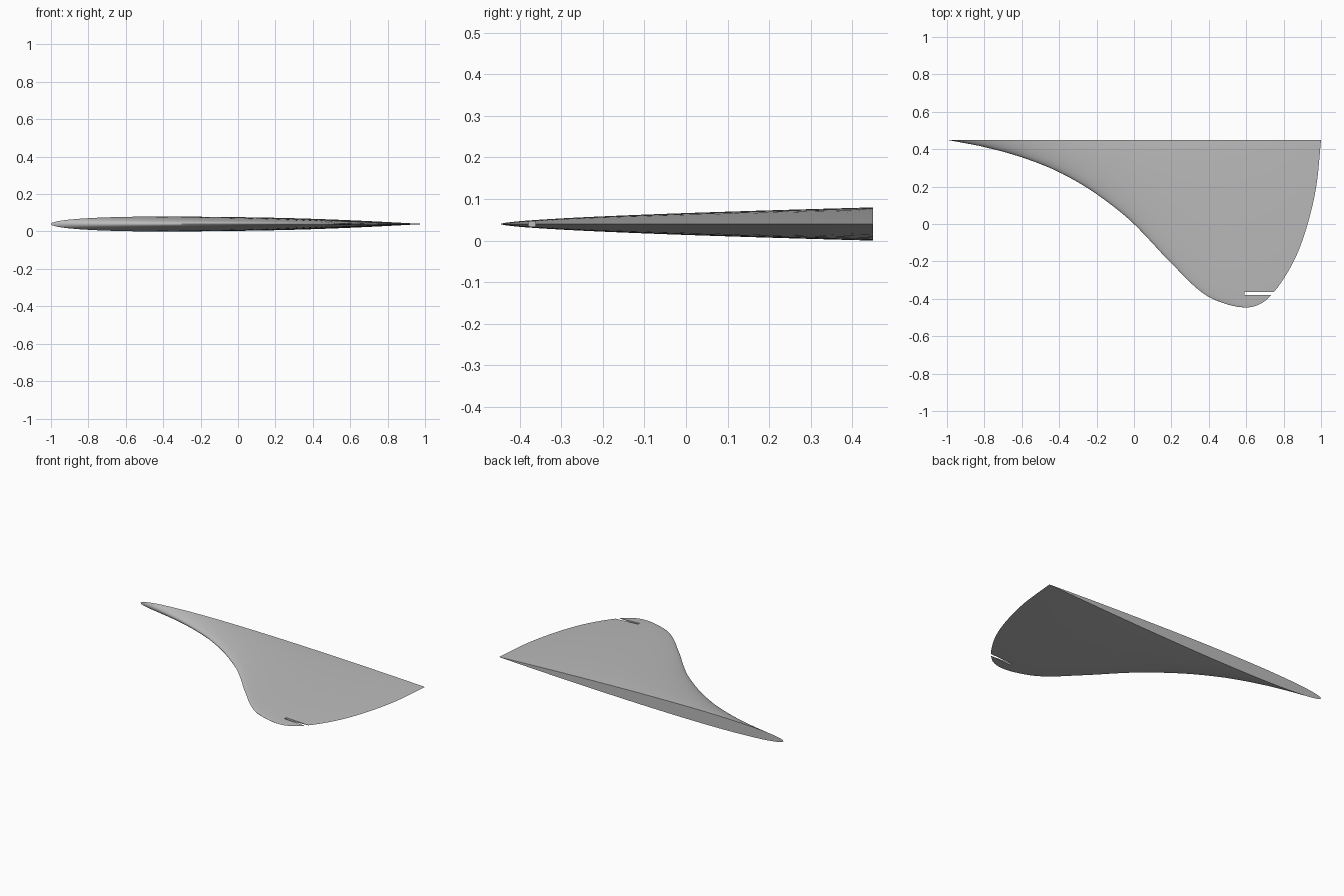
import bpy, bmesh, math

if "Cube" in bpy.data.objects:
    bpy.data.objects.remove(bpy.data.objects["Cube"])

ROOT_Y, TIP_Y, MID_Z, HALF = 0.45, -0.446, 0.04, 0.04
TIP = (0.6, TIP_Y)
# Outline points (x, y) from tip to root
LEADING = [TIP, (0.5, -0.43), (0.4, -0.39), (0.3, -0.312), (0.2, -0.21), (0, 0),
           (-0.2, 0.16), (-0.4, 0.277), (-0.6, 0.357), (-0.8, 0.412), (-1, ROOT_Y)]
TRAILING = [TIP, (0.68, -0.425), (0.74, -0.373), (0.8, -0.293), (0.87, -0.165),
            (0.93, 0.005), (0.975, 0.205), (1, ROOT_Y)]


def span(y):
    """Square-root span position, so the round tip stays smooth."""
    return math.sqrt((y - TIP_Y) / (ROOT_Y - TIP_Y))


def curve_x(points, u):
    """Smooth cubic through the outline points."""
    k = [(span(y), x) for x, y in points]
    i = max(j for j in range(len(k) - 1) if k[j][0] <= u + 1e-9)

    def slope(j):
        a, b = k[max(j - 1, 0)], k[min(j + 1, len(k) - 1)]
        return (b[1] - a[1]) / (b[0] - a[0])
    (u0, x0), (u1, x1) = k[i], k[i + 1]
    h = u1 - u0
    t = (u - u0) / h
    return ((1 + 2 * t) * (1 - t) ** 2 * x0 + t * (1 - t) ** 2 * h * slope(i)
            + t * t * (3 - 2 * t) * x1 + t * t * (t - 1) * h * slope(i + 1))


def foil(c):
    """Symmetric wing section, peak value 1."""
    return 10 * (0.2969 * math.sqrt(c) - 0.126 * c - 0.3516 * c ** 2
                 + 0.2843 * c ** 3 - 0.1036 * c ** 4)


# Fin blade: wing sections lofted from tip to root
ROWS, N = 56, 28
bm = bmesh.new()
rings = []
for r in range(ROWS + 1):
    u = r / ROWS
    y = TIP_Y + (ROOT_Y - TIP_Y) * u * u
    x0, x1 = curve_x(LEADING, u), curve_x(TRAILING, u)
    ring = []
    for i in range(2 * N):
        a = math.pi * i / N
        c = (1 - math.cos(a)) / 2
        side = 0 if i in (0, N) else (1 if i < N else -1)
        z = MID_Z + side * HALF * u ** 1.2 * foil(c)
        ring.append(bm.verts.new((x0 + (x1 - x0) * c, y, z)))
    rings.append(ring)
for a, b in zip(rings, rings[1:]):
    for i in range(2 * N):
        j = (i + 1) % (2 * N)
        bm.faces.new((a[i], a[j], b[j], b[i]))
bm.faces.new(rings[-1])
bmesh.ops.remove_doubles(bm, verts=bm.verts, dist=1e-5)
bmesh.ops.recalc_face_normals(bm, faces=bm.faces)
mesh = bpy.data.meshes.new("fin_blade")
bm.to_mesh(mesh)
bm.free()
fin = bpy.data.objects.new("fin_blade", mesh)
bpy.context.collection.objects.link(fin)

grey = bpy.data.materials.new("plain_grey")
grey.use_nodes = True
colour = (0.5, 0.5, 0.5, 1)
grey.diffuse_color = colour
grey.node_tree.nodes["Principled BSDF"].inputs["Base Color"].default_value = colour
mesh.materials.append(grey)

# Narrow notch through the trailing edge near the tip
bpy.ops.mesh.primitive_cube_add(size=1, location=(0.742, -0.371, MID_Z))
cutter = bpy.context.object
cutter.name = "notch_cutter"
cutter.scale = (0.3, 0.017, 0.2)
cutter.hide_render = True
cutter.data.materials.append(grey)
cut = fin.modifiers.new("notch", "BOOLEAN")
cut.operation = "DIFFERENCE"
cut.solver = "EXACT"
cut.object = cutter

bpy.ops.object.select_all(action="DESELECT")
fin.select_set(True)
bpy.context.view_layer.objects.active = fin
bpy.ops.object.modifier_apply(modifier=cut.name)
bpy.data.objects.remove(cutter)
bpy.ops.object.shade_smooth_by_angle(angle=math.radians(40))
